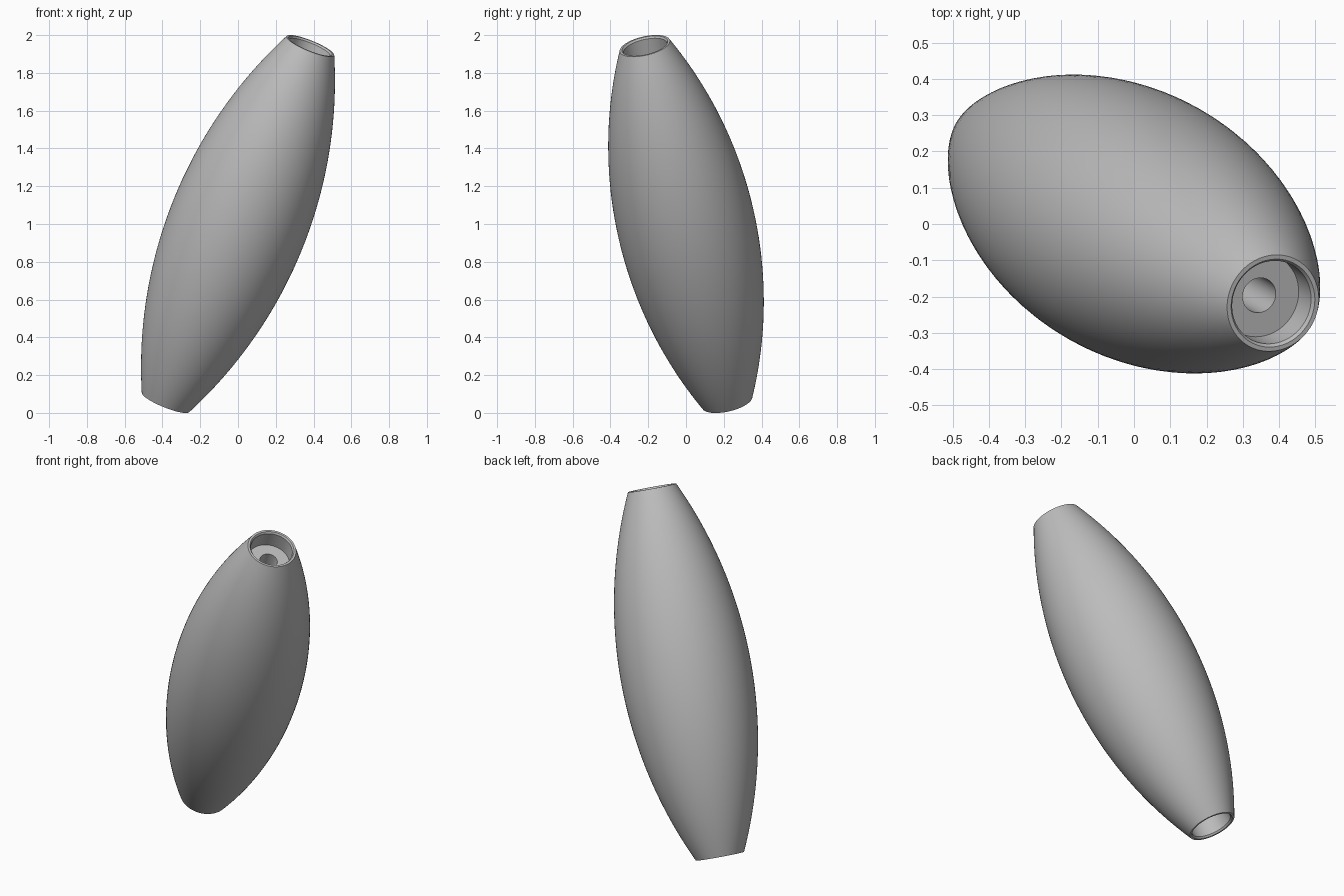
import bpy, math
from mathutils import Vector

if "Cube" in bpy.data.objects:
    bpy.data.objects.remove(bpy.data.objects["Cube"])

# Tilted axis and main sizes
AXIS = Vector((0.766, -0.436, 1.886))
HALF = AXIS.length / 2
R_MID, R_END = 0.365, 0.136      # belly and end radius
R_BORE, R_RECESS, DEPTH = 0.049, 0.117, 0.103
SEGMENTS, STEPS = 96, 40

# Barrel profile: a circular arc between the two ends
sag = R_MID - R_END
arc_r = (HALF ** 2 + sag ** 2) / (2 * sag)
half_angle = math.asin(HALF / arc_r)
outer = []
for i in range(STEPS + 1):
    a = half_angle * (2 * i / STEPS - 1)
    outer.append((R_MID - arc_r + arc_r * math.cos(a), arc_r * math.sin(a)))

# Rim, chamfered lip, recess wall and floor, down to the through bore
end = [(0.124, HALF), (R_RECESS, HALF - 0.010),
       (R_RECESS, HALF - DEPTH), (R_BORE, HALF - DEPTH)]
profile = outer + end + [(r, -z) for r, z in reversed(end)]

# Revolve the closed profile
n = len(profile)
verts, faces = [], []
for s in range(SEGMENTS):
    a = 2 * math.pi * s / SEGMENTS
    verts += [(r * math.cos(a), r * math.sin(a), z) for r, z in profile]
for s in range(SEGMENTS):
    t = (s + 1) % SEGMENTS
    for i in range(n):
        j = (i + 1) % n
        faces.append((s * n + i, t * n + i, t * n + j, s * n + j))
mesh = bpy.data.meshes.new("barrel_body")
mesh.from_pydata(verts, [], faces)
body = bpy.data.objects.new("barrel_body", mesh)
bpy.context.collection.objects.link(body)

# Lean the body along its axis
body.rotation_euler = AXIS.to_track_quat('Z', 'Y').to_euler()
body.location = (0, 0, 1)

# Single grey colour
grey = bpy.data.materials.new("plain_grey")
grey.diffuse_color = (0.5, 0.5, 0.5, 1)
grey.use_nodes = True
grey.node_tree.nodes["Principled BSDF"].inputs["Base Color"].default_value = grey.diffuse_color
mesh.materials.append(grey)

# Smooth sides with crisp rim edges
bpy.context.view_layer.objects.active = body
body.select_set(True)
bpy.ops.object.shade_smooth_by_angle(angle=math.radians(30))
